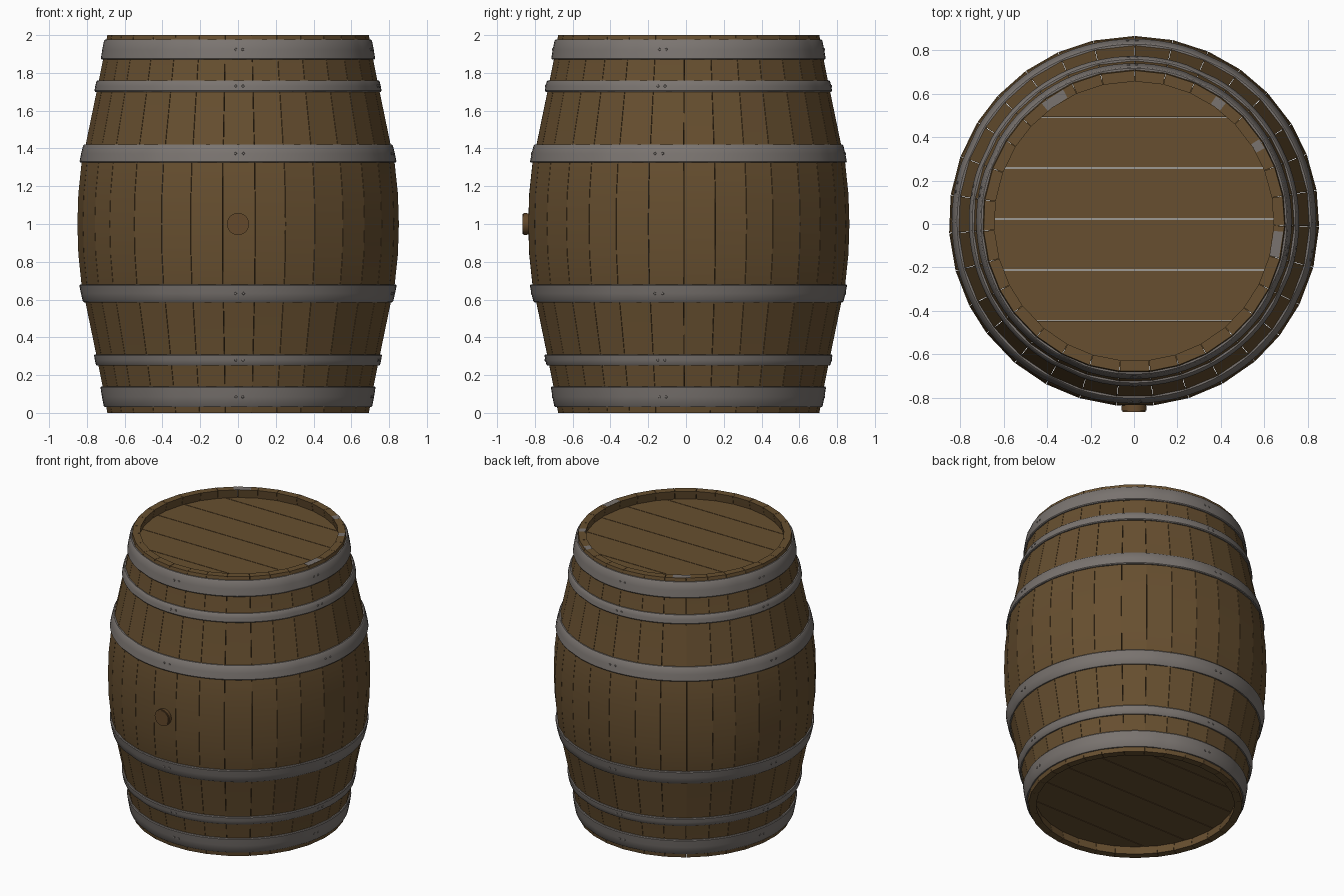
import bpy, bmesh, math, random
from mathutils import Matrix, Vector

if "Cube" in bpy.data.objects:
    bpy.data.objects.remove(bpy.data.objects["Cube"])

random.seed(4)
CY = 0.013          # barrel axis sits slightly behind the origin
N = 31              # number of staves


def material(name, rgb):
    m = bpy.data.materials.new(name)
    m.diffuse_color = (*rgb, 1)
    m.use_nodes = True
    m.node_tree.nodes["Principled BSDF"].inputs["Base Color"].default_value = m.diffuse_color
    return m


WOOD = material("oak_wood", (0.135, 0.078, 0.029))
BUNG = material("bung_wood", (0.125, 0.066, 0.024))
METAL = material("hoop_iron", (0.195, 0.175, 0.162))

# half profile of the barrel, (distance from middle height, radius)
PROFILE = [(0, .852), (.16, .847), (.32, .83), (.42, .808), (.58, .775),
           (.72, .746), (.86, .718), (1, .693)]
RINGS = [(1 - d, r) for d, r in reversed(PROFILE)] + [(1 + d, r) for d, r in PROFILE[1:]]


def radius(z):
    for (z0, r0), (z1, r1) in zip(RINGS, RINGS[1:]):
        if z0 <= z <= z1:
            return r0 + (r1 - r0) * (z - z0) / (z1 - z0)
    return RINGS[0][1]


def polar(r, a, z):
    return Vector((r * math.cos(a), CY + r * math.sin(a), z))


def finish(bm, name, mat, smooth=None):
    bmesh.ops.recalc_face_normals(bm, faces=bm.faces)
    me = bpy.data.meshes.new(name)
    bm.to_mesh(me)
    bm.free()
    me.materials.append(mat)
    ob = bpy.data.objects.new(name, me)
    bpy.context.collection.objects.link(ob)
    if smooth:
        bpy.ops.object.select_all(action='DESELECT')
        ob.select_set(True)
        bpy.context.view_layer.objects.active = ob
        bpy.ops.object.shade_smooth_by_angle(angle=math.radians(smooth))
    return ob


# staves: flat-faced bent boards with hairline gaps
bm = bmesh.new()
step = 2 * math.pi / N
edges = [-math.pi / 2 - 0.096 + i * step + (random.uniform(-.018, .018) if i > 1 else 0)
         for i in range(N)]
edges.append(edges[0] + 2 * math.pi)
for a0, a1 in zip(edges, edges[1:]):
    a0, a1 = a0 + .0015, a1 - .0015
    loops = []
    for z, r in RINGS:
        loops.append([bm.verts.new(polar(rr, a, z)) for rr, a in
                      ((r, a0), (r, a1), (r - .05, a1), (r - .05, a0))])
    for p, q in zip(loops, loops[1:]):
        for k in range(4):
            bm.faces.new((p[k], p[(k + 1) % 4], q[(k + 1) % 4], q[k]))
    bm.faces.new(loops[0])
    bm.faces.new(loops[-1])
finish(bm, "staves", WOOD, 8)


# heads: disc cut into boards
def head(name, z0, z1):
    bm = bmesh.new()
    R, gap = .67, .002
    cuts = [-R] + [-.458 + .234 * i for i in range(5)] + [R]
    for y0, y1 in zip(cuts, cuts[1:]):
        y0, y1 = y0 + gap, y1 - gap
        ys = [y0 + (y1 - y0) * k / 8 for k in range(9)]
        half = [(math.sqrt(R * R - y * y), y) for y in ys]
        outline = half + [(-x, y) for x, y in reversed(half)]
        f = bm.faces.new([bm.verts.new((x, CY + y, z0)) for x, y in outline])
        ext = bmesh.ops.extrude_face_region(bm, geom=[f])
        vs = [g for g in ext["geom"] if isinstance(g, bmesh.types.BMVert)]
        bmesh.ops.translate(bm, verts=vs, vec=(0, 0, z1 - z0))
    finish(bm, name, WOOD)


head("top_head", 1.90, 1.94)
head("bottom_head", .06, .10)

# iron hoops: bevelled bands following the barrel, with shallow hammer dents
HOOPS = [(.03, .14), (.25, .31), (.585, .68), (1.325, 1.42), (1.70, 1.76), (1.87, 1.977)]
DENTS = [-math.pi / 2 - .43 + k * math.pi / 2 for k in range(4)]


def dent(a):
    near = min(abs((a - d + math.pi) % (2 * math.pi) - math.pi) for d in DENTS)
    return .005 * math.exp(-(near / .06) ** 2)


SEG = 96
for i, (lo, hi) in enumerate(HOOPS):
    bm = bmesh.new()
    section = [(lo, -.008), (lo, .006), (lo + .006, .011), ((lo + hi) / 2, .012),
               (hi - .006, .011), (hi, .006), (hi, -.008)]
    rings = []
    for s in range(SEG):
        a = 2 * math.pi * s / SEG
        rings.append([bm.verts.new(polar(radius(z) + o - (dent(a) if o > 0 else 0), a, z))
                      for z, o in section])
    for s in range(SEG):
        p, q = rings[s], rings[(s + 1) % SEG]
        for k in range(len(section)):
            m = (k + 1) % len(section)
            bm.faces.new((p[k], q[k], q[m], p[m]))
    finish(bm, f"hoop_{i + 1}", METAL, 40)

# rivets: a pair on every quarter of each hoop
bm = bmesh.new()
for lo, hi in HOOPS:
    z = (lo + hi) / 2
    for q in range(4):
        for off in (-.015, .035):
            a = -math.pi / 2 + q * math.pi / 2 + off - (.2 if q % 2 else 0)
            p = polar(radius(z) + .011, a, z)
            rot = Matrix.Rotation(a, 4, 'Z') @ Matrix.Rotation(math.pi / 2, 4, 'Y')
            bmesh.ops.create_cone(bm, cap_ends=True, segments=8, radius1=.009, radius2=.006,
                                  depth=.008, matrix=Matrix.Translation(p) @ rot)
finish(bm, "rivets", METAL)

# small iron plates let into the top rim
bm = bmesh.new()
for a, w in ((2.15, .085), (.95, .04), (.545, .035), (-.16, .09)):
    loops = []
    for z in (1.997, 2.0005):
        loops.append([bm.verts.new(polar(r, t, z)) for r, t in
                      ((.645, a - w), (.645, a + w), (.688, a + w), (.688, a - w))])
    for k in range(4):
        m = (k + 1) % 4
        bm.faces.new((loops[0][k], loops[0][m], loops[1][m], loops[1][k]))
    bm.faces.new(loops[0])
    bm.faces.new(loops[1])
finish(bm, "rim_plates", METAL)

# bung on the front
bm = bmesh.new()
bmesh.ops.create_cone(bm, cap_ends=True, segments=32, radius1=.053, radius2=.059, depth=.065,
                      matrix=Matrix.Translation((0, -.8325, 1)) @ Matrix.Rotation(math.pi / 2, 4, 'X'))
rim = [e for e in bm.edges if all(v.co.y < -.86 for v in e.verts)]
bmesh.ops.bevel(bm, geom=rim, offset=.006, segments=2, affect='EDGES')
finish(bm, "bung", BUNG, 35)
